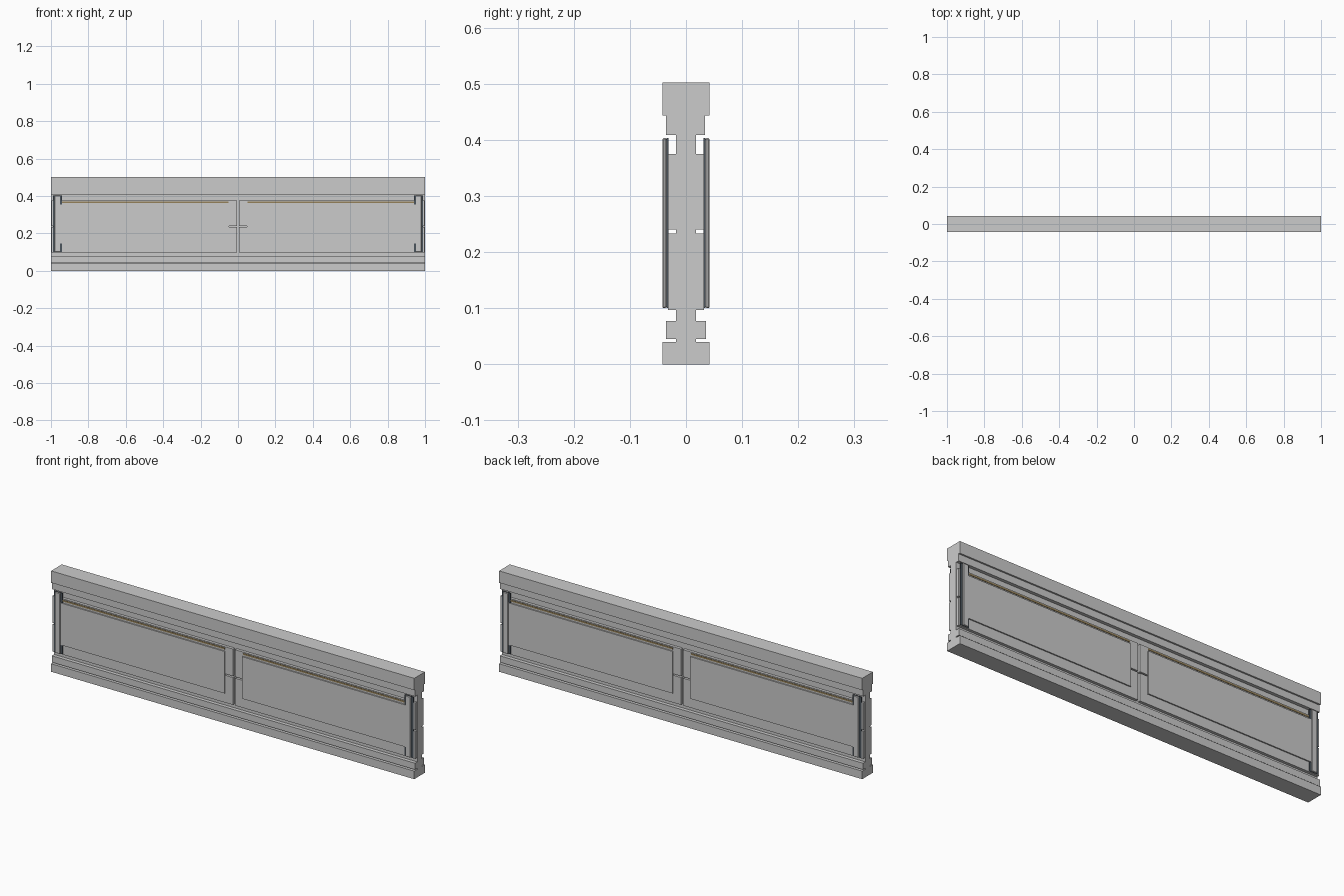
import bpy, bmesh

if "Cube" in bpy.data.objects:
    bpy.data.objects.remove(bpy.data.objects["Cube"])


def material(name, color):
    m = bpy.data.materials.new(name)
    m.diffuse_color = color
    m.use_nodes = True
    m.node_tree.nodes["Principled BSDF"].inputs["Base Color"].default_value = m.diffuse_color
    return m


dark = material("dark_metal", (0.07, 0.09, 0.11, 1))
amber = material("amber_strip", (0.30, 0.22, 0.10, 1))


def box(name, x, y, z, mat=None, bevel=0.0):
    """Box from (min, max) ranges on each axis."""
    x, y, z = sorted(x), sorted(y), sorted(z)
    bm = bmesh.new()
    bmesh.ops.create_cube(bm, size=1)
    for v in bm.verts:
        v.co = [r[0] + (c + 0.5) * (r[1] - r[0]) for c, r in zip(v.co, (x, y, z))]
    me = bpy.data.meshes.new(name)
    bm.to_mesh(me)
    bm.free()
    ob = bpy.data.objects.new(name, me)
    bpy.context.collection.objects.link(ob)
    if mat:
        me.materials.append(mat)
    if bevel:
        b = ob.modifiers.new("bevel", "BEVEL")
        b.width = bevel
        b.segments = 1
    return ob


# full-length rails and core wall
box("base_rail", (-1, 1), (-0.042, 0.042), (0, 0.04))
box("lower_trim", (-1, 1), (-0.036, 0.036), (0.045, 0.077))
box("core_wall", (-1, 1), (-0.018, 0.018), (0.038, 0.412))
box("upper_trim", (-1, 1), (-0.036, 0.034), (0.409, 0.443))
box("top_cap", (-1, 1), (-0.042, 0.042), (0.443, 0.502))

# cladding repeated on both faces and both halves
for s in (-1, 1):
    for h in (-1, 1):
        def part(name, x, y, z, mat=None, bevel=0.0):
            box(name, [h * v for v in x], [s * v for v in y], z, mat, bevel)

        part("lower_plate", (0.006, 0.998), (0.017, 0.032), (0.097, 0.233))
        part("upper_plate", (0.006, 0.998), (0.017, 0.032), (0.240, 0.375))
        part("raised_panel", (0.048, 0.952), (0.031, 0.038), (0.145, 0.354))
        part("light_strip", (0.050, 0.950), (0.031, 0.034), (0.362, 0.370), amber)
        part("post_backing", (0.942, 0.990), (0.031, 0.035), (0.100, 0.403), dark)
        part("end_post", (0.951, 0.980), (0.035, 0.042), (0.100, 0.403), None, 0.002)
